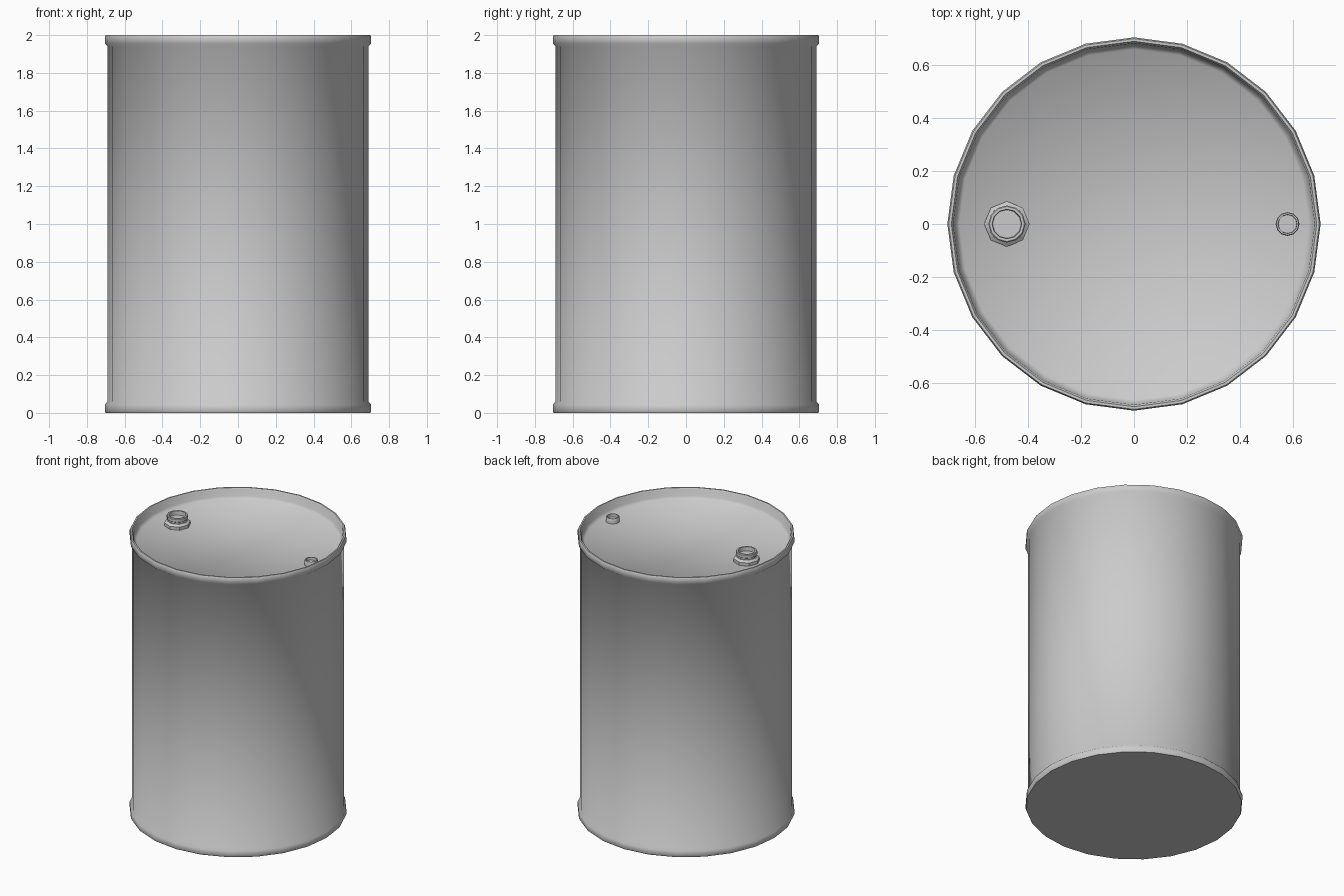
import bpy
import bmesh
import math
from mathutils import Matrix

cube = bpy.data.objects.get("Cube")
if cube:
    bpy.data.objects.remove(cube, do_unlink=True)

# One bare grey for the whole drum
grey = bpy.data.materials.new("drum grey")
grey.use_nodes = True
grey.diffuse_color = (0.6, 0.6, 0.6, 1)
grey.node_tree.nodes["Principled BSDF"].inputs["Base Color"].default_value = (0.6, 0.6, 0.6, 1)


def lathe(name, profile, sides, location=(0, 0, 0), angle=50):
    """Revolve a bottom-to-top profile of (radius, z) and cap both ends."""
    bm = bmesh.new()
    rings = []
    for radius, z in profile:
        ring = []
        for i in range(sides):
            a = math.tau * i / sides
            ring.append(bm.verts.new((radius * math.cos(a), radius * math.sin(a), z)))
        rings.append(ring)
    for low, high in zip(rings, rings[1:]):
        for i in range(sides):
            j = (i + 1) % sides
            bm.faces.new((low[i], low[j], high[j], high[i]))
    bm.faces.new(rings[0][::-1])
    bm.faces.new(rings[-1])
    bm.transform(Matrix.Translation(location))
    mesh = bpy.data.meshes.new(name)
    bm.to_mesh(mesh)
    bm.free()
    mesh.materials.append(grey)
    obj = bpy.data.objects.new(name, mesh)
    bpy.context.collection.objects.link(obj)
    bpy.ops.object.select_all(action="DESELECT")
    obj.select_set(True)
    bpy.context.view_layer.objects.active = obj
    bpy.ops.object.shade_smooth_by_angle(angle=math.radians(angle))
    return obj


LID = 1.925

# Drum: flat base, bottom rim, straight wall, top rim and recessed lid
lathe("drum_body", [
    (0.70, 0), (0.705, 0.01), (0.705, 0.045), (0.69, 0.06),
    (0.69, 1.94), (0.705, 1.955), (0.705, 1.99), (0.70, 2.0),
    (0.69, 2.0), (0.683, 1.99), (0.678, 1.945), (0.66, LID),
], 24)

# Large filler: octagonal flange with a threaded neck and sunken plug
lathe("large_bung_flange", [
    (0.086, 0), (0.086, 0.022), (0.07, 0.035),
], 8, (-0.48, 0, LID), 30)
lathe("large_bung_neck", [
    (0.062, 0.03), (0.062, 0.045), (0.07, 0.05), (0.07, 0.07),
    (0.066, 0.074), (0.056, 0.074), (0.054, 0.045),
], 12, (-0.48, 0, LID), 40)

# Small vent: short round collar with sunken plug
lathe("small_bung", [
    (0.045, 0), (0.045, 0.03), (0.042, 0.035), (0.036, 0.035), (0.035, 0.015),
], 12, (0.58, 0, LID), 40)
